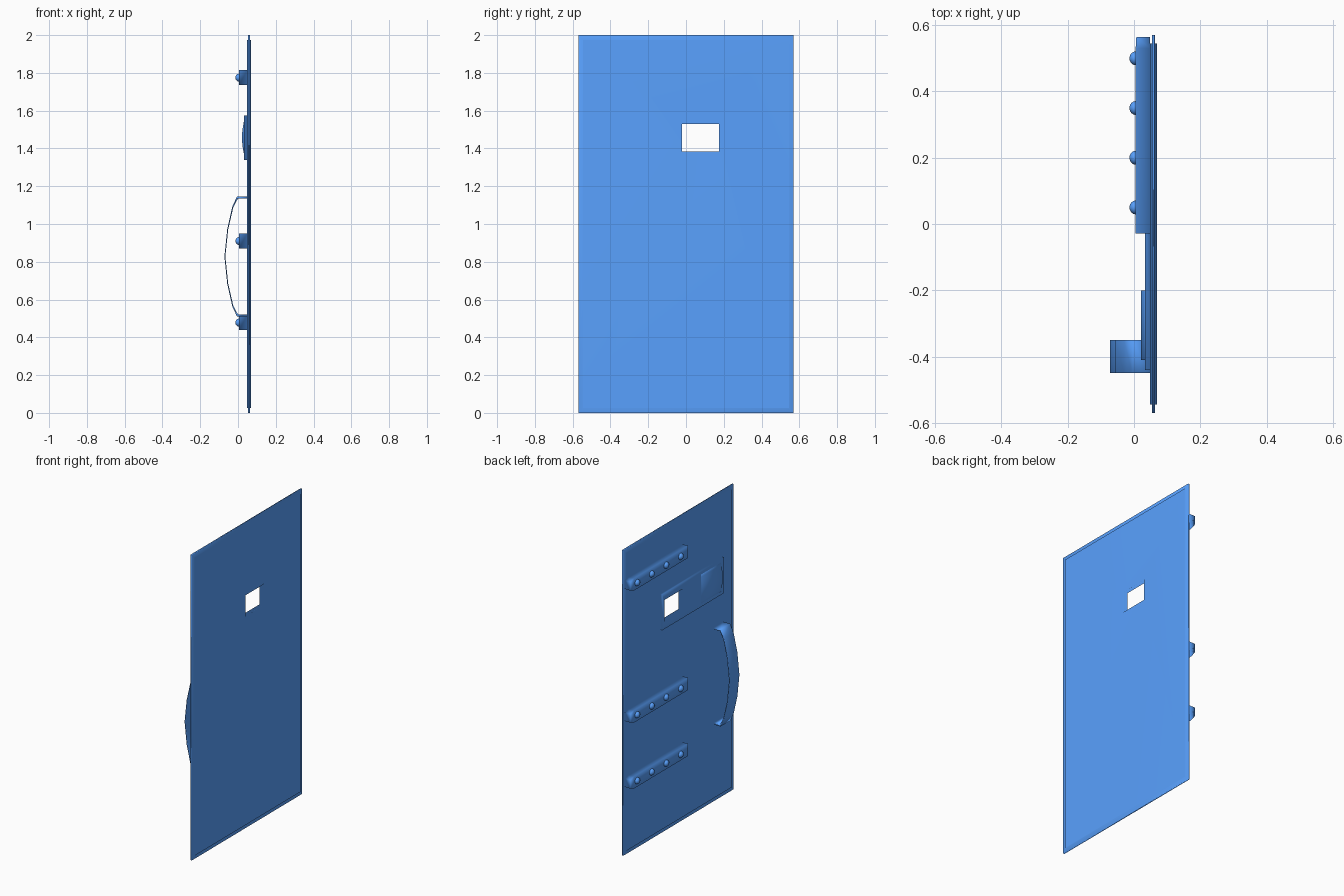
import bpy, bmesh
from math import pi, cos
from mathutils import Vector

if "Cube" in bpy.data.objects:
    bpy.data.objects.remove(bpy.data.objects["Cube"])

blue = bpy.data.materials.new("blue_paint")
blue.diffuse_color = (0.1, 0.36, 1.0, 1)
blue.use_nodes = True
blue.node_tree.nodes["Principled BSDF"].inputs["Base Color"].default_value = blue.diffuse_color


def finish(name, bm, seated=True):
    """Make the object with soft area-weighted normals; seated edges blend into the door face."""
    bmesh.ops.recalc_face_normals(bm, faces=bm.faces)
    normals = []
    for v in bm.verts:
        n = sum((f.normal * f.calc_area() for f in v.link_faces), Vector())
        if seated and v.co.x > 0.039:
            n = Vector((-1, 0, 0))
        normals.append(n.normalized())
    for f in bm.faces:
        f.smooth = True
    me = bpy.data.meshes.new(name)
    bm.to_mesh(me)
    bm.free()
    me.materials.append(blue)
    me.normals_split_custom_set_from_vertices(normals)
    ob = bpy.data.objects.new(name, me)
    bpy.context.collection.objects.link(ob)
    return ob


def bridge(bm, loops, closed=False, back=True):
    """Join equal-length point loops with quads, capping the ends unless closed."""
    loops = [[bm.verts.new(p) for p in loop] for loop in loops]
    pairs = list(zip(loops, loops[1:]))
    if closed:
        pairs.append((loops[-1], loops[0]))
    else:
        bm.faces.new(loops[0])
        if back:
            bm.faces.new(loops[-1])
    for a, b in pairs:
        for i in range(len(a)):
            j = (i + 1) % len(a)
            bm.faces.new((a[i], a[j], b[j], b[i]))


def rect_rings(name, rings, seated=True):
    """Closed ring built from rectangles given as (x, y0, y1, z0, z1)."""
    bm = bmesh.new()
    bridge(bm, [[(x, y0, z0), (x, y1, z0), (x, y1, z1), (x, y0, z1)]
                for x, y0, y1, z0, z1 in rings], True)
    return finish(name, bm, seated)


def extrude_y(name, profile, y0, y1, seated=True):
    """Extrude an (x, z) outline along y."""
    bm = bmesh.new()
    bridge(bm, [[(x, y, z) for x, z in profile] for y in (y0, y1)])
    return finish(name, bm, seated)


# Door slab with a stepped rim and a window opening
HOLE = (-0.02, 0.175, 1.385, 1.53)
FACE = (-0.545, 0.545, 0.025, 1.975)
RIM = (-0.57, 0.57, 0.0, 2.0)
rect_rings("door_panel", [(0.048, *HOLE), (0.048, *FACE), (0.054, *FACE), (0.054, *RIM),
                          (0.064, *RIM), (0.064, *FACE), (0.07, *FACE), (0.07, *HOLE)], False)

# Backing plate around the window
PLATE = (-0.44, 0.2, 1.34, 1.575)
rect_rings("window_plate", [(0.033, *HOLE), (0.033, *PLATE), (0.049, *PLATE), (0.049, *HOLE)])

# Bulged sliding shutter
arc = [(0.034 - 0.013 * cos(pi / 2 * t / 5), 1.457 + 0.1 * t / 5) for t in range(-5, 6)]
extrude_y("sliding_shutter", arc + [(0.04, 1.557), (0.04, 1.357)], -0.41, -0.2)

# Hinge straps with tapered ends and domed rivets
for n, z in enumerate((1.775, 0.91, 0.478)):
    bm = bmesh.new()
    bridge(bm, [[(x0, y, z - h), (0.049, y, z - h), (0.049, y, z + h), (x0, y, z + h)]
                for y, h, x0 in ((-0.028, 0.04, 0.005), (0.53, 0.04, 0.005), (0.565, 0.028, 0.007))])
    finish(f"hinge_strap_{n + 1}", bm)
    for k in range(4):
        bpy.ops.mesh.primitive_uv_sphere_add(segments=16, ring_count=10, radius=0.021,
                                             location=(0.005, 0.05 + 0.15 * k, z))
        rivet = bpy.context.object
        rivet.name = f"rivet_{n + 1}_{k + 1}"
        rivet.scale = (0.9, 1, 1)
        rivet.data.materials.append(blue)
        bpy.ops.object.shade_smooth()

# Bowed pull handle: thin strip with short legs
outer = [(0.049, 0.318), (-0.005, 0.318), (-0.03, 0.265), (-0.057, 0.145), (-0.072, 0.0)]
inner = [(0.049, 0.306), (-0.001, 0.306), (-0.025, 0.26), (-0.052, 0.143), (-0.067, 0.0)]
outer += [(x, -z) for x, z in outer[-2::-1]]
inner += [(x, -z) for x, z in inner[-2::-1]]
extrude_y("pull_handle", [(x, z + 0.828) for x, z in outer + inner[::-1]], -0.45, -0.35)
